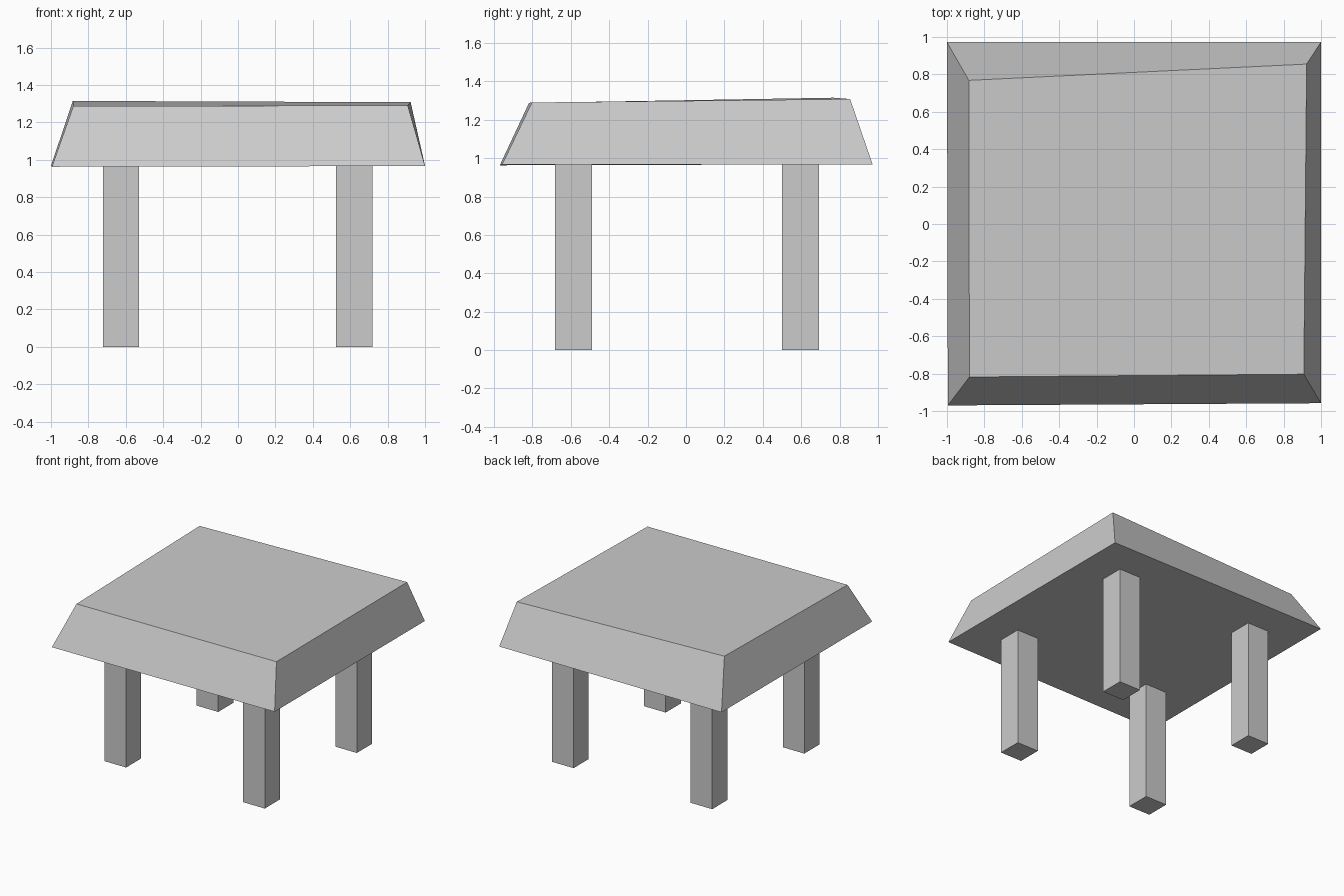
import bpy, bmesh

if "Cube" in bpy.data.objects:
    bpy.data.objects.remove(bpy.data.objects["Cube"])


def make_object(name, corners):
    """Six-sided solid from four bottom and four top corners, counter-clockwise."""
    bm = bmesh.new()
    v = [bm.verts.new(c) for c in corners]
    bm.faces.new(v[3::-1])
    bm.faces.new(v[4:])
    for i in range(4):
        j = (i + 1) % 4
        bm.faces.new((v[i], v[j], v[j + 4], v[i + 4]))
    bmesh.ops.recalc_face_normals(bm, faces=bm.faces)
    mesh = bpy.data.meshes.new(name)
    bm.to_mesh(mesh)
    bm.free()
    obj = bpy.data.objects.new(name, mesh)
    bpy.context.collection.objects.link(obj)
    return obj


# Table top: slightly uneven tapered slab
make_object("table_top", [
    (-0.995, -0.97, 0.963), (1.0, -0.958, 0.967), (1.0, 0.972, 0.968), (-1.0, 0.972, 0.968),
    (-0.88, -0.818, 1.288), (0.908, -0.803, 1.29), (0.923, 0.855, 1.308), (-0.883, 0.768, 1.315),
])

# Legs: four square posts
HALF = 0.097
for side, x in (("left", -0.625), ("right", 0.622)):
    for end, y in (("front", -0.586), ("back", 0.597)):
        ring = [(x - HALF, y - HALF), (x + HALF, y - HALF),
                (x + HALF, y + HALF), (x - HALF, y + HALF)]
        make_object(f"{end}_{side}_leg",
                    [(px, py, z) for z in (0.0, 0.97) for px, py in ring])
